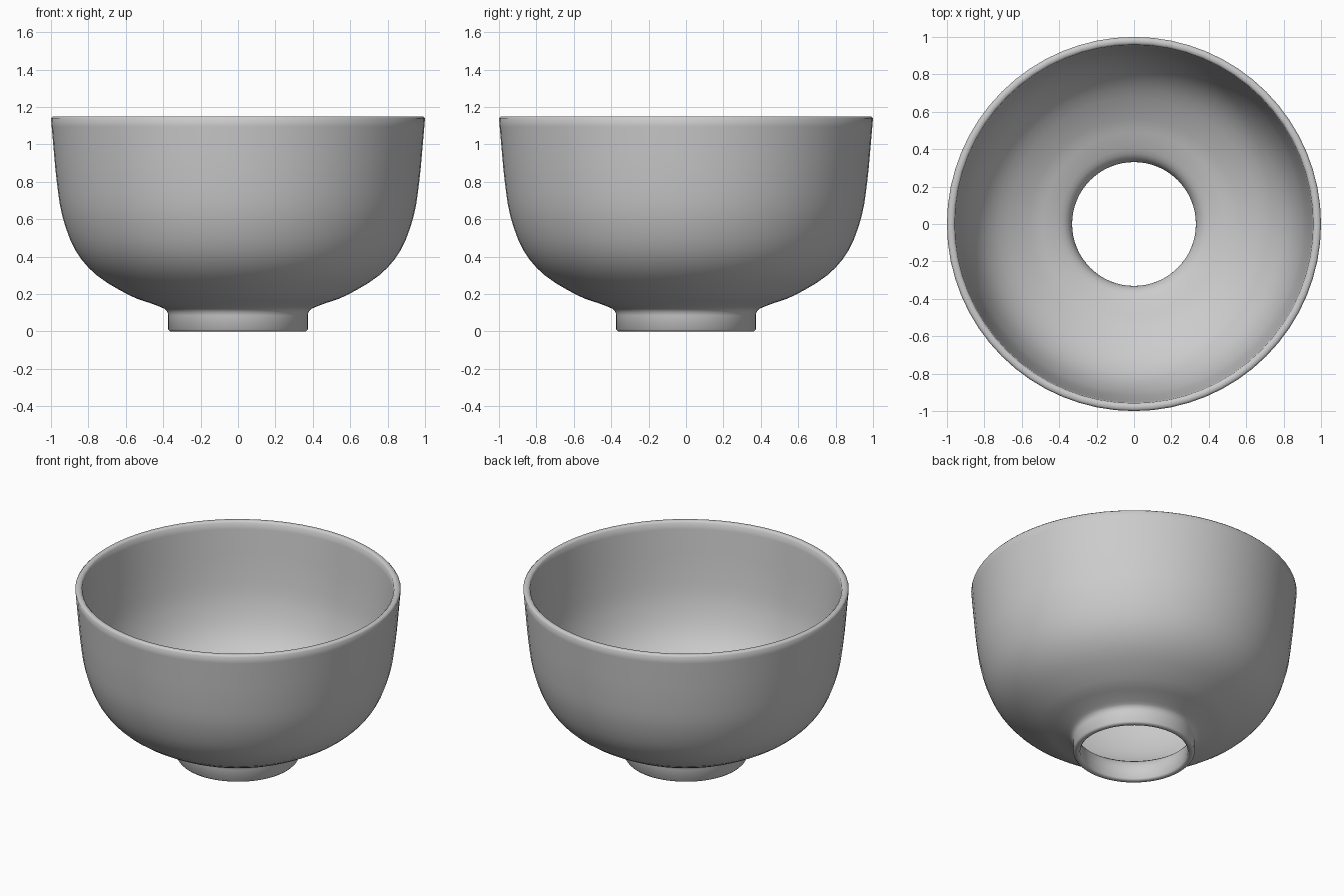
import bpy
import bmesh
import math
from mathutils import Vector

SIDES = 64
WALL = 0.042
ROUND = 0.01
HEIGHT = 1.15

cube = bpy.data.objects.get("Cube")
if cube:
    bpy.data.objects.remove(cube, do_unlink=True)

# Plain glaze colour
glaze = bpy.data.materials.new("grey_glaze")
glaze.use_nodes = True
glaze.diffuse_color = (0.6, 0.6, 0.6, 1)
glaze.node_tree.nodes["Principled BSDF"].inputs["Base Color"].default_value = glaze.diffuse_color


def smooth_path(points, steps):
    """Catmull-Rom curve through the points."""
    pts = [Vector(p) for p in points]
    pts = [2 * pts[0] - pts[1]] + pts + [2 * pts[-1] - pts[-2]]
    path = []
    for a, b, c, d in zip(pts, pts[1:], pts[2:], pts[3:]):
        for i in range(steps):
            t = i / steps
            path.append(0.5 * (2 * b + (c - a) * t + (2 * a - 5 * b + 4 * c - d) * t**2
                               + (3 * b - a - 3 * c + d) * t**3))
    return path + [pts[-2]]


def offset_path(path, distance):
    """Parallel path on the inner side of the wall."""
    result = []
    for i, p in enumerate(path):
        along = (path[min(i + 1, len(path) - 1)] - path[max(i - 1, 0)]).normalized()
        result.append(p + Vector((-along.y, along.x)) * distance)
    return result


# Outer wall as radius and height, from the foot up to the rim
foot = [Vector((0.373, ROUND)), Vector((0.373, 0.085))]
body = smooth_path([(0.376, 0.1), (0.395, 0.122), (0.47, 0.152), (0.58, 0.193),
                    (0.755, 0.3), (0.87, 0.435), (0.94, 0.62), (0.97, 0.81),
                    (0.988, 1.0), (1.0, HEIGHT - ROUND)], 3)
outer = foot + body
inner = offset_path(outer, WALL)
inner[-1].y = HEIGHT - ROUND

# Softened rim and foot edges close the section
rim = [Vector((outer[-1].x - ROUND, HEIGHT)), Vector((inner[-1].x + ROUND, HEIGHT))]
base = [Vector((inner[0].x + ROUND, 0)), Vector((outer[0].x - ROUND, 0))]
section = outer + rim + inner[::-1] + base

# Turn the section into the bowl with its open foot ring
bm = bmesh.new()
verts = [bm.verts.new((p.x, 0, p.y)) for p in section]
edges = [bm.edges.new((v, verts[i - 1])) for i, v in enumerate(verts)]
bmesh.ops.spin(bm, geom=verts + edges, cent=(0, 0, 0), axis=(0, 0, 1),
               angle=math.tau, steps=SIDES, use_merge=True)
bmesh.ops.remove_doubles(bm, verts=bm.verts, dist=0.0001)
bmesh.ops.recalc_face_normals(bm, faces=bm.faces)
mesh = bpy.data.meshes.new("bowl")
bm.to_mesh(mesh)
bm.free()
mesh.materials.append(glaze)
bowl = bpy.data.objects.new("bowl", mesh)
bpy.context.collection.objects.link(bowl)

bpy.ops.object.select_all(action="DESELECT")
bowl.select_set(True)
bpy.context.view_layer.objects.active = bowl
bpy.ops.object.shade_smooth_by_angle(angle=math.radians(50))
